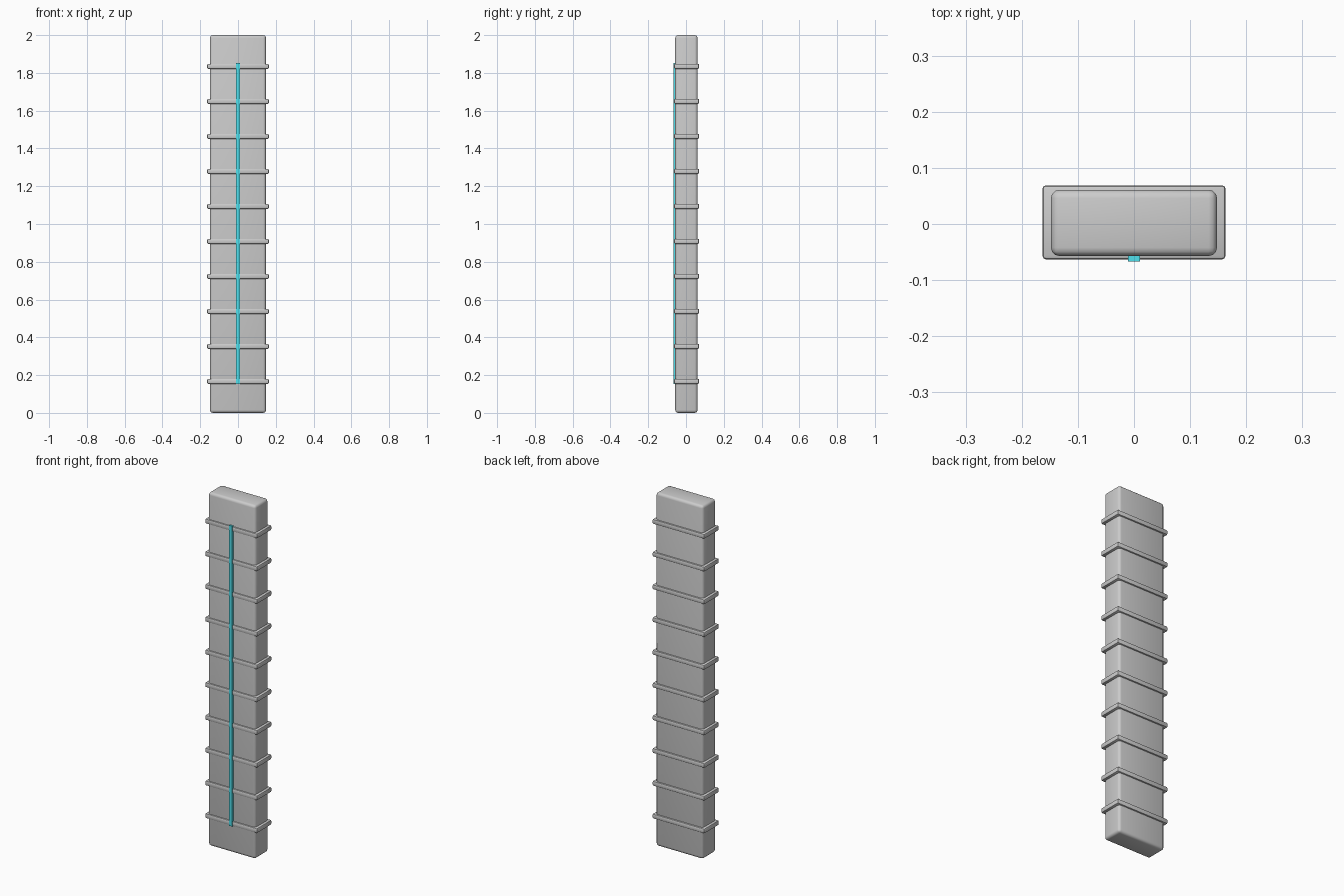
import bpy

if "Cube" in bpy.data.objects:
    bpy.data.objects.remove(bpy.data.objects["Cube"])


def rounded_box(name, x, y, z, bevel, segments):
    """Box from (min, max) ranges with rounded edges."""
    bpy.ops.mesh.primitive_cube_add(size=1)
    ob = bpy.context.object
    ob.name = name
    ob.location = [(a + b) / 2 for a, b in (x, y, z)]
    ob.scale = [b - a for a, b in (x, y, z)]
    bpy.ops.object.transform_apply(location=False, rotation=False, scale=True)
    if bevel:
        mod = ob.modifiers.new("Bevel", "BEVEL")
        mod.width = bevel
        mod.segments = segments
        bpy.ops.object.modifier_apply(modifier=mod.name)
        bpy.ops.object.shade_smooth_by_angle()
    return ob


# Main column
rounded_box("column", (-0.148, 0.148), (-0.057, 0.061), (0, 2), 0.015, 3)

# Evenly spaced bands around the column
for i in range(10):
    z = 0.167 + i * 0.1853
    rounded_box(f"band_{i + 1}", (-0.163, 0.163), (-0.063, 0.069),
                (z - 0.0135, z + 0.0135), 0.006, 2)

# Glowing strip down the front
strip = rounded_box("light_strip", (-0.0105, 0.0105), (-0.067, -0.055),
                    (0.153, 1.853), 0, 0)
cyan = bpy.data.materials.new("cyan")
cyan.diffuse_color = (0.08, 0.75, 0.85, 1)
cyan.use_nodes = True
cyan.node_tree.nodes["Principled BSDF"].inputs["Base Color"].default_value = cyan.diffuse_color
strip.data.materials.append(cyan)
